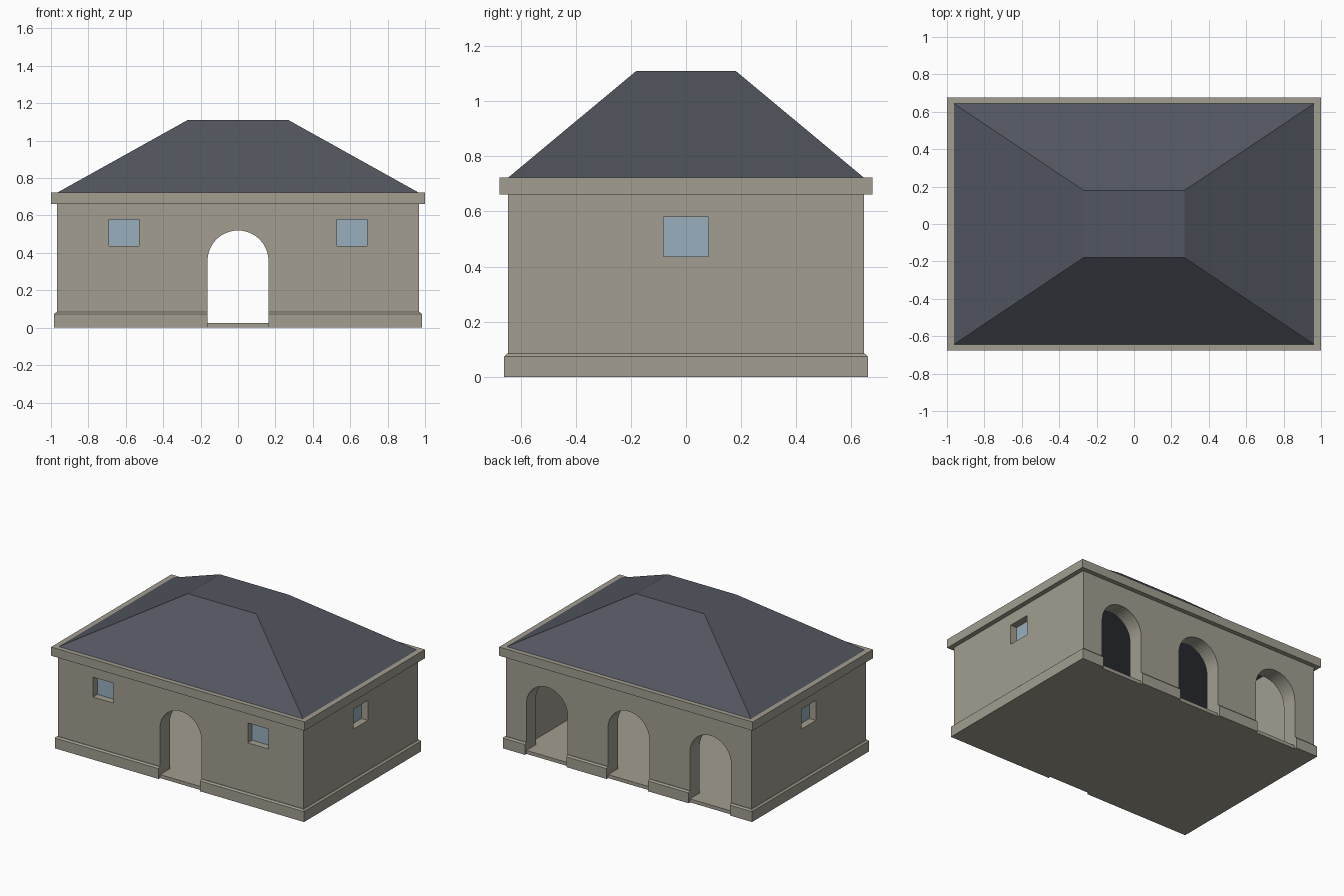
import bpy, bmesh, math

if "Cube" in bpy.data.objects:
    bpy.data.objects.remove(bpy.data.objects["Cube"])


def material(name, rgb):
    m = bpy.data.materials.new(name)
    m.diffuse_color = (*rgb, 1)
    m.use_nodes = True
    m.node_tree.nodes["Principled BSDF"].inputs["Base Color"].default_value = m.diffuse_color
    return m


STONE = material("stone", (0.36, 0.34, 0.28))
SLATE = material("slate", (0.085, 0.093, 0.115))
GLASS = material("glass", (0.31, 0.43, 0.51))


def finish(name, bm, mat=None):
    bmesh.ops.recalc_face_normals(bm, faces=bm.faces)
    me = bpy.data.meshes.new(name)
    bm.to_mesh(me)
    bm.free()
    ob = bpy.data.objects.new(name, me)
    bpy.context.collection.objects.link(ob)
    if mat:
        me.materials.append(mat)
    return ob


def loft(name, sections, mat, ring=False):
    """Rectangles (half x, half y, z) joined in order; a ring closes on itself."""
    bm = bmesh.new()
    loops = [[bm.verts.new((sx * x, sy * y, z))
              for sx, sy in ((-1, -1), (1, -1), (1, 1), (-1, 1))]
             for x, y, z in sections]
    pairs = list(zip(loops, loops[1:]))
    if ring:
        pairs.append((loops[-1], loops[0]))
    else:
        bm.faces.new(loops[0])
        bm.faces.new(loops[-1])
    for a, b in pairs:
        for i in range(4):
            j = (i + 1) % 4
            bm.faces.new((a[i], a[j], b[j], b[i]))
    return finish(name, bm, mat)


def box(name, centre, size, mat=None):
    bm = bmesh.new()
    bmesh.ops.create_cube(bm, size=1)
    bmesh.ops.scale(bm, vec=size, verts=bm.verts)
    bmesh.ops.translate(bm, vec=centre, verts=bm.verts)
    return finish(name, bm, mat)


def arch(name, x, y, half=0.163, spring=0.357, steps=24):
    pts = [(x - half, -0.1), (x + half, -0.1)]
    pts += [(x + half * math.cos(math.pi * i / steps),
             spring + half * math.sin(math.pi * i / steps)) for i in range(steps + 1)]
    bm = bmesh.new()
    face = bm.faces.new([bm.verts.new((px, y - 0.15, pz)) for px, pz in pts])
    out = bmesh.ops.extrude_face_region(bm, geom=[face])
    bmesh.ops.translate(bm, vec=(0, 0.3, 0),
                        verts=[v for v in out["geom"] if isinstance(v, bmesh.types.BMVert)])
    return finish(name, bm)


W, D, T = 0.967, 0.645, 0.11   # wall half sizes and thickness

# Shell: walls, chamfered plinth, cornice, floor and hipped roof
walls = loft("walls", [(W, D, 0), (W, D, 0.722), (W - T, D - T, 0.722), (W - T, D - T, 0)],
             STONE, ring=True)
plinth = loft("plinth", [(0.983, 0.66, 0), (0.983, 0.66, 0.074), (0.972, 0.65, 0.084),
                         (0.95, 0.63, 0.084), (0.95, 0.63, 0)], STONE, ring=True)
loft("cornice", [(1, 0.677, 0.662), (1, 0.677, 0.724), (0.92, 0.6, 0.724), (0.92, 0.6, 0.662)],
     STONE, ring=True)
loft("floor", [(W - 0.002, D - 0.002, 0), (W - 0.002, D - 0.002, 0.025)], STONE)
loft("roof", [(0.965, 0.645, 0.723), (0.27, 0.18, 1.11)], SLATE)

# One arched doorway in front, three behind
cutters = [arch("door_cutter", 0, -D)]
cutters += [arch("back_arch_cutter", x, D) for x in (-0.645, 0, 0.645)]

# Recessed windows: two in front, one on each side
WZ, WH, WW, INSET = 0.508, 0.142, 0.162, 0.05
for s in (-1, 1):
    cutters.append(box("front_window_cutter", (s * 0.61, -D, WZ), (WW, 0.4, WH)))
    box("front_window_glass", (s * 0.61, -D + INSET + 0.01, WZ), (WW, 0.02, WH), GLASS)
    cutters.append(box("side_window_cutter", (s * W, 0, WZ), (0.4, WW, WH)))
    box("side_window_glass", (s * (W - INSET - 0.01), 0, WZ), (0.02, WW, WH), GLASS)

# Cut the openings
for c in cutters:
    c.hide_render = True
    c.hide_set(True)
    for target in (walls, plinth):
        if target is plinth and "window" in c.name:
            continue
        mod = target.modifiers.new("opening", 'BOOLEAN')
        mod.operation = 'DIFFERENCE'
        mod.solver = 'EXACT'
        mod.object = c
